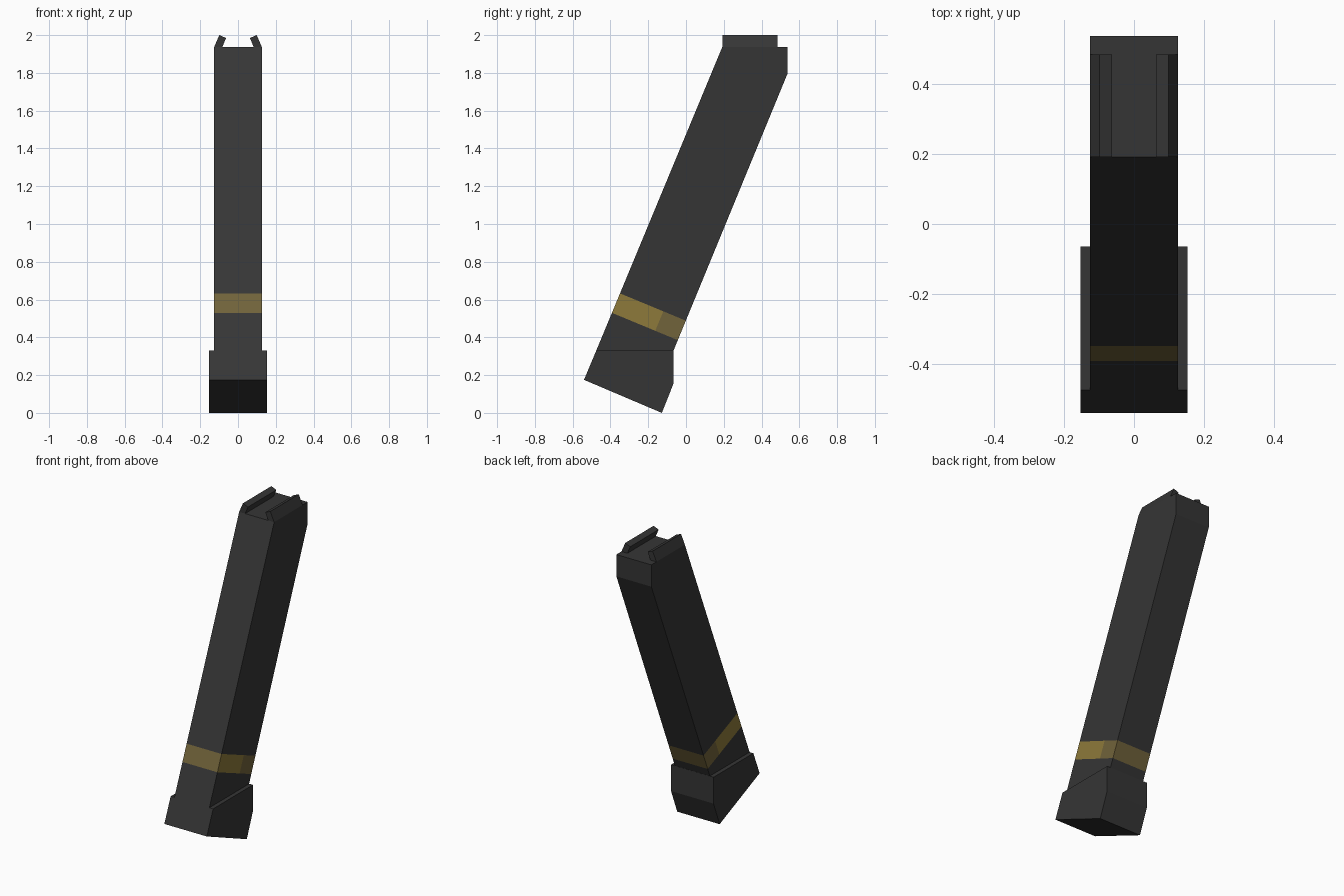
import bpy, bmesh
from mathutils import Vector

if "Cube" in bpy.data.objects:
    bpy.data.objects.remove(bpy.data.objects["Cube"])


def material(name, rgb):
    m = bpy.data.materials.new(name)
    m.diffuse_color = (*rgb, 1)
    m.use_nodes = True
    m.node_tree.nodes["Principled BSDF"].inputs["Base Color"].default_value = m.diffuse_color
    return m


dark = material("dark grey", (0.036, 0.036, 0.036))
gold = material("gold", (0.27, 0.195, 0.043))
dull = material("dull gold", (0.165, 0.125, 0.043))


def prism(name, pts, axis, start, end, mats):
    """Extrude a closed profile along x (points are y,z) or y (points are x,z)."""
    bm = bmesh.new()
    place = (lambda p: (start, p[0], p[1])) if axis == "x" else (lambda p: (p[0], start, p[1]))
    face = bm.faces.new([bm.verts.new(place(p)) for p in pts])
    new = bmesh.ops.extrude_face_region(bm, geom=[face])["geom"]
    move = Vector((end - start, 0, 0)) if axis == "x" else Vector((0, end - start, 0))
    bmesh.ops.translate(bm, vec=move, verts=[v for v in new if isinstance(v, bmesh.types.BMVert)])
    bmesh.ops.recalc_face_normals(bm, faces=bm.faces)
    me = bpy.data.meshes.new(name)
    bm.to_mesh(me)
    bm.free()
    for m in mats:
        me.materials.append(m)
    ob = bpy.data.objects.new(name, me)
    bpy.context.collection.objects.link(ob)
    return ob


# slanted body
body = prism("magazine_body", [(-0.475, 0.33), (-0.066, 0.33), (0.537, 1.795), (0.537, 1.937),
                               (0.192, 1.937)], "x", -0.126, 0.126, [dark, gold, dull])

# stripe round the body: cut faces, brighter on the front two thirds of each side
up = Vector((0, 0.383, 0.924))
back = Vector((0, 0.924, -0.383))
low, high = Vector((0, -0.393, 0.53)), Vector((0, -0.35, 0.633))
split = Vector((0, -0.12, 0.538))
bm = bmesh.new()
bm.from_mesh(body.data)
for co in (low, high):
    bmesh.ops.bisect_plane(bm, geom=bm.verts[:] + bm.edges[:] + bm.faces[:],
                           plane_co=co, plane_no=up)


def in_stripe(f):
    return low.dot(up) < f.calc_center_median().dot(up) < high.dot(up)


band = [f for f in bm.faces if in_stripe(f)]
geom = set(band) | {e for f in band for e in f.edges} | {v for f in band for v in f.verts}
bmesh.ops.bisect_plane(bm, geom=list(geom), plane_co=split, plane_no=back)
for f in bm.faces:
    if in_stripe(f):
        on_side = abs(f.normal.x) > 0.5
        ahead = (f.calc_center_median() - split).dot(back) < 0
        f.material_index = 1 if on_side and ahead else 2
bm.to_mesh(body.data)
bm.free()

# wider base plate
prism("base_plate", [(-0.475, 0.33), (-0.065, 0.33), (-0.065, 0.158), (-0.128, 0.0),
                     (-0.54, 0.175)], "x", -0.153, 0.153, [dark])

# feed lips leaning inwards
for side, label in ((-1, "left"), (1, "right")):
    prism(label + "_feed_lip", [(side * x, z) for x, z in
                                ((0.126, 1.937), (0.099, 2.0), (0.063, 1.985), (0.083, 1.937))],
          "y", 0.192, 0.485, [dark])
